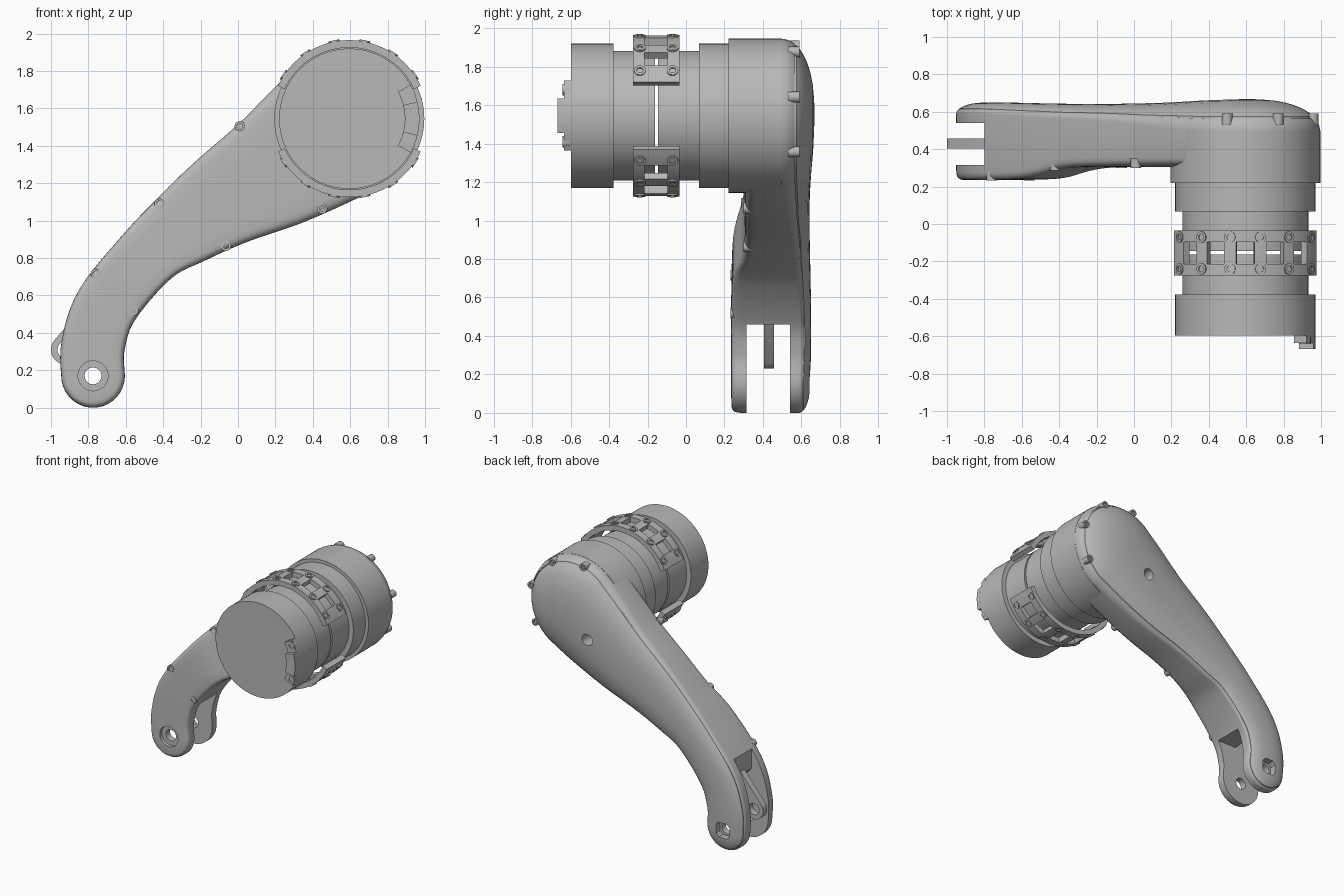
import bpy, bmesh
from math import sin, cos, pi, radians, sqrt
from mathutils import Vector

if "Cube" in bpy.data.objects:
    bpy.data.objects.remove(bpy.data.objects["Cube"], do_unlink=True)

grey = bpy.data.materials.new("plain grey")
grey.use_nodes = True
COLOUR = (0.48, 0.48, 0.48, 1)
grey.diffuse_color = COLOUR
grey.node_tree.nodes["Principled BSDF"].inputs["Base Color"].default_value = COLOUR

CX, CZ = 0.595, 1.545          # motor axis
PIN = (-0.775, 0.17)           # fork pin


def finish(name, bm):
    bmesh.ops.remove_doubles(bm, verts=bm.verts, dist=1e-5)
    bmesh.ops.recalc_face_normals(bm, faces=bm.faces)
    mesh = bpy.data.meshes.new(name)
    bm.to_mesh(mesh)
    bm.free()
    mesh.materials.append(grey)
    ob = bpy.data.objects.new(name, mesh)
    bpy.context.collection.objects.link(ob)
    return ob


def activate(ob):
    bpy.ops.object.select_all(action="DESELECT")
    ob.select_set(True)
    bpy.context.view_layer.objects.active = ob


def smooth(ob):
    activate(ob)
    bpy.ops.object.shade_smooth_by_angle(angle=radians(30))


def loft(name, rings, caps=True):
    bm = bmesh.new()
    loops = [[bm.verts.new(p) for p in ring] for ring in rings]
    n = len(rings[0])
    for a, b in zip(loops, loops[1:]):
        for i in range(n):
            j = (i + 1) % n
            bm.faces.new((a[i], a[j], b[j], b[i]))
    if caps:
        bm.faces.new(loops[0])
        bm.faces.new(loops[-1])
    return finish(name, bm)


def circle(x, z, r, n=96, start=0.0, sweep=2 * pi):
    return [(x + r * cos(start + sweep * i / n), z + r * sin(start + sweep * i / n)) for i in range(n)]


def prism(name, pts, y0, y1):
    return loft(name, [[(x, y, z) for x, z in pts] for y in (y0, y1)])


def lathe(name, profile):
    ob = loft(name, [[(x, y, z) for x, z in circle(CX, CZ, r)] for y, r in profile])
    smooth(ob)
    return ob


def sector(r0, r1, half, n=16):
    arc = [-half + 2 * half * i / n for i in range(n + 1)]
    return ([(CX + r1 * cos(a), CZ + r1 * sin(a)) for a in arc]
            + [(CX + r0 * cos(a), CZ + r0 * sin(a)) for a in reversed(arc)])


def cut(ob, *cutters):
    for c in cutters:
        c.hide_render = True
        mod = ob.modifiers.new("cut", "BOOLEAN")
        mod.object, mod.operation, mod.solver = c, "DIFFERENCE", "EXACT"
        activate(ob)
        bpy.ops.object.modifier_apply(modifier=mod.name)
        bpy.data.objects.remove(c, do_unlink=True)


def bolt(name, top, direction, r=0.03, length=0.04):
    # short socket-headed screw whose head ends at top
    d = Vector(direction).normalized()
    u = d.orthogonal().normalized()
    w = d.cross(u)
    steps = [(r, -length), (r, 0), (r * 0.55, 0), (r * 0.55, -0.015)]
    ob = loft(name, [[Vector(top) + d * h + (u * cos(a) + w * sin(a)) * q
                      for a in (2 * pi * i / 16 for i in range(16))] for q, h in steps])
    smooth(ob)


# --- arm shell: spine of x, z, half width, front y, back y, rim drop
SPINE = [(-0.775, 0.17, 0.17, 0.235, 0.645, 0.06), (-0.775, 0.33, 0.17, 0.235, 0.65, 0.06),
         (-0.70, 0.55, 0.17, 0.235, 0.65, 0.06), (-0.475, 0.82, 0.175, 0.245, 0.645, 0.07),
         (-0.275, 0.975, 0.216, 0.295, 0.642, 0.08), (-0.06, 1.12, 0.262, 0.305, 0.643, 0.09),
         (0.205, 1.275, 0.322, 0.305, 0.65, 0.12), (0.42, 1.42, 0.37, 0.305, 0.662, 0.15),
         (CX, CZ, 0.4, 0.305, 0.668, 0.17)]


def catmull(rows, sub):
    ext = [rows[0]] + rows + [rows[-1]]
    out = []
    for p, q, r, s in zip(ext, ext[1:], ext[2:], ext[3:]):
        for k in range(sub):
            t = k / sub
            out.append([0.5 * (2 * b + (c - a) * t + (2 * a - 5 * b + 4 * c - d) * t * t
                               + (3 * b - a - 3 * c + d) * t ** 3) for a, b, c, d in zip(p, q, r, s)])
    return out + [list(rows[-1])]


path = catmull(SPINE, 6)
tangents = []
for i in range(len(path)):
    a, b = path[max(i - 1, 0)], path[min(i + 1, len(path) - 1)]
    tangents.append(Vector((b[0] - a[0], b[1] - a[1])).normalized())


def turn(v, angle):
    return Vector((v.x * cos(angle) - v.y * sin(angle), v.x * sin(angle) + v.y * cos(angle)))


CAP = 28
rim = [(s, turn(t, pi / 2)) for s, t in zip(path, tangents)]
rim += [(path[-1], turn(tangents[-1], pi / 2 - pi * i / CAP)) for i in range(1, CAP)]
rim += [(s, turn(t, -pi / 2)) for s, t in reversed(list(zip(path, tangents)))]
rim += [(path[0], turn(tangents[0], -pi / 2 - pi * i / CAP)) for i in range(1, CAP)]


def arm_ring(e, back, groove=0.0):
    ring = []
    for (x, z, r, yf, yb, h), d in rim:
        if back:
            y = yb - h * (1 - sqrt(1 - e ** 2.5)) - groove
        else:
            y = yf + 0.05 * (1 - sqrt(1 - e ** 14))
        ring.append((x + d.x * r * e, y, z + d.y * r * e))
    return ring


rings = [arm_ring(e, False) for e in (0, 0.5, 0.8, 0.88, 0.93, 0.97, 0.99, 1)]
rings += [arm_ring(e, True) for e in (1, 0.995, 0.98, 0.96, 0.935)]
rings += [arm_ring(0.93, True, 0.01), arm_ring(0.92, True, 0.01)]
rings += [arm_ring(e, True) for e in (0.915, 0.87, 0.8, 0.7, 0.55, 0.4, 0.2, 0)]
arm = loft("arm_shell", rings, caps=False)

# fork slot, pin holes and cover hole
slot = [(-1.2, -0.1), (-0.4, -0.1), (-0.4, 0.46), (-0.72, 0.46), (-0.8, 0.55), (-0.8, 0.95), (-1.2, 0.95)]
square = [(PIN[0] + sx * a, PIN[1] + sz * b) for sx, sz, flip in
          ((1, 1, 0), (-1, 1, 1), (-1, -1, 0), (1, -1, 1))
          for a, b in ((0.06, 0.035), (0.035, 0.06))[::-1 if flip else 1]]
cut(arm,
    prism("slot_cutter", slot, 0.315, 0.54),
    prism("pin_cutter", circle(*PIN, 0.045, 32), 0, 1),
    prism("counterbore_cutter", circle(*PIN, 0.08, 40), 0, 0.262),
    prism("pocket_cutter", square, 0.59, 0.8),
    prism("cover_hole_cutter", circle(0.41, 1.38, 0.045, 32), 0.56, 0.8))
smooth(arm)

# --- link rod inside the fork
a, b = Vector((-0.92, 0.31)), Vector((-0.68, 0.64))
lean = (b - a).angle_signed(Vector((1, 0)))
rod_pts = (circle(*b, 0.05, 16, lean - pi / 2, pi) + circle(*a, 0.08, 24, lean + pi / 2, pi))
rod = prism("link_rod", rod_pts, 0.405, 0.457)
cut(rod, prism("rod_eye_cutter", circle(*a, 0.045, 32), 0, 1))
smooth(rod)

# --- motor housing
lathe("housing_collar", [(0.22, 0.401), (0.5, 0.401)])
lathe("rear_motor", [(-0.145, 0.337), (0.068, 0.337), (0.068, 0.375), (0.23, 0.375)])
lathe("front_motor", [(-0.597, 0.375), (-0.377, 0.375), (-0.377, 0.337), (-0.162, 0.337)])

# --- connector on the motor face
prism("connector_base", sector(0.297, 0.375, radians(29)), -0.635, -0.59)
prism("connector_block", sector(0.297, 0.375, radians(14)), -0.668, -0.63)
for side in (-1, 1):
    bolt("connector_bolt", (0.915, -0.642, CZ + side * 0.135), (0, -1, 0))

# --- clamps with windows and bolts
STEP = radians(4.5)
rows = (-0.275, -0.215, -0.095, -0.035)
for side, label in ((1, "upper"), (-1, "lower")):
    bm = bmesh.new()
    grid = [[bm.verts.new((CX + 0.42 * cos(t), y, CZ + side * 0.42 * sin(t))) for y in rows]
            for t in (pi / 2 + STEP * (i - 14.5) for i in range(30))]
    for i in range(29):
        k = i - 14
        for j in range(3):
            if j == 1 and abs(k) <= 11 and k % 5 in (0, 1, 4):
                continue
            bm.faces.new((grid[i][j], grid[i + 1][j], grid[i + 1][j + 1], grid[i][j + 1]))
    clamp = finish(label + "_clamp", bm)
    outward = clamp.data.polygons[0].normal.dot(clamp.data.polygons[0].center - Vector((CX, -0.15, CZ))) > 0
    mod = clamp.modifiers.new("thickness", "SOLIDIFY")
    mod.thickness, mod.offset = 0.04, -1 if outward else 1
    activate(clamp)
    bpy.ops.object.modifier_apply(modifier=mod.name)
    smooth(clamp)
    for k in range(6):
        t = pi / 2 + radians(22.5) * (k - 2.5)
        d = Vector((cos(t), 0, side * sin(t)))
        for y in (-0.24, -0.07):
            bolt(label + "_clamp_bolt", Vector((CX, y, CZ)) + d * 0.427, d)

# --- screws round the arm edge and the back cover
for x, z, y in ((0.01, 1.505, 0.3), (-0.42, 1.09, 0.285), (-0.76, 0.715, 0.232),
                (-0.56, 0.52, 0.232), (-0.065, 0.865, 0.3), (0.45, 1.065, 0.3)):
    bolt("arm_screw", (x, y, z), (0, -1, 0), 0.028, 0.05)
for angle in (105, 62, 15, -30):
    t = radians(angle)
    bolt("cover_screw", (CX + 0.375 * cos(t), 0.59, CZ + 0.375 * sin(t)), (0, 1, 0), 0.028, 0.06)
